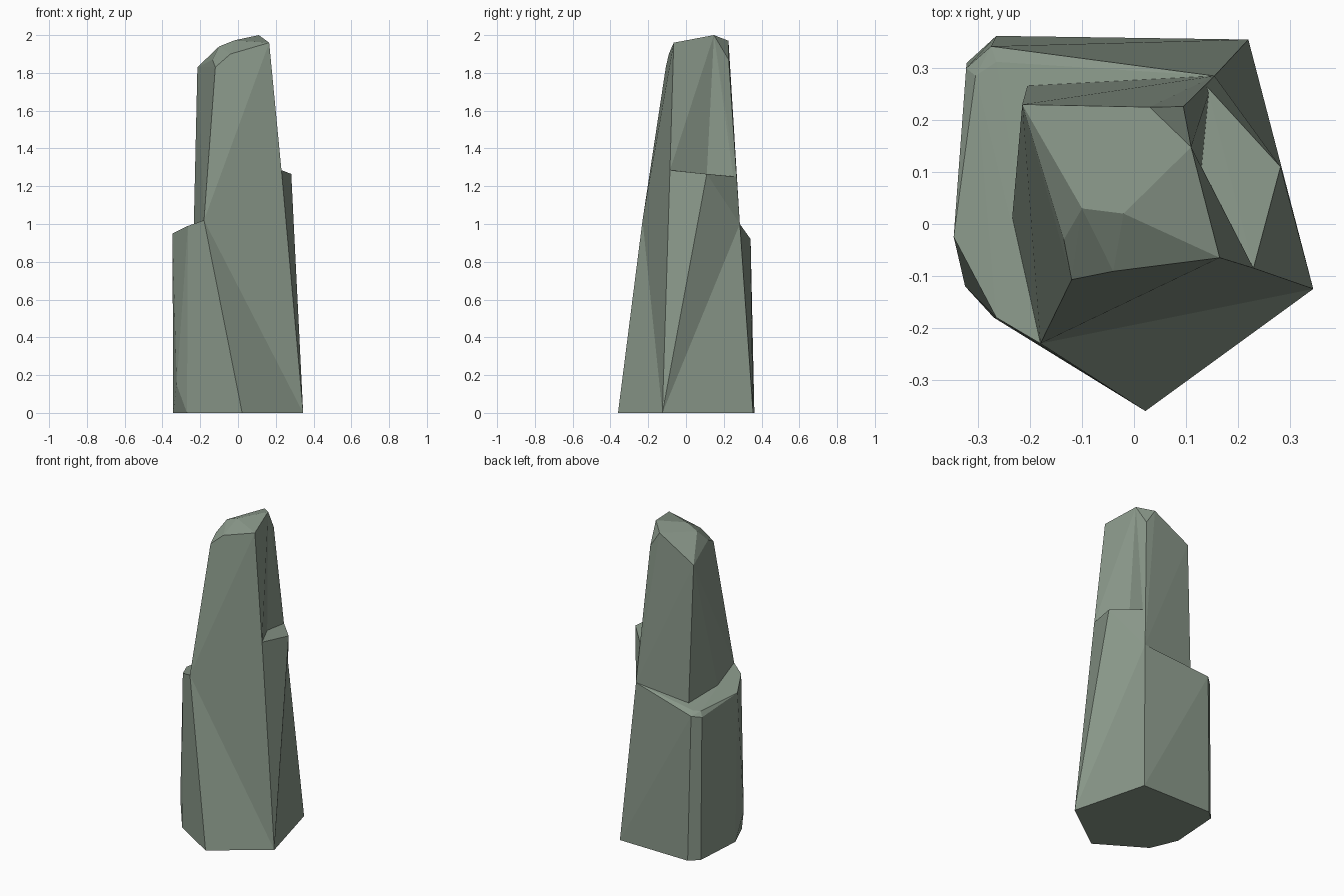
import bpy, bmesh

if "Cube" in bpy.data.objects:
    bpy.data.objects.remove(bpy.data.objects["Cube"])

stone = bpy.data.materials.new("grey green stone")
stone.diffuse_color = (0.25, 0.31, 0.25, 1)
stone.use_nodes = True
stone.node_tree.nodes["Principled BSDF"].inputs["Base Color"].default_value = stone.diffuse_color


def chiselled_block(name, corners):
    """Flat-faced convex chunk of stone spanning the given corners."""
    bm = bmesh.new()
    for c in corners:
        bm.verts.new(c)
    res = bmesh.ops.convex_hull(bm, input=bm.verts[:])
    loose = [v for v in bm.verts if not v.link_faces]
    bmesh.ops.delete(bm, geom=loose, context='VERTS')
    bmesh.ops.dissolve_limit(bm, angle_limit=0.02, verts=bm.verts[:], edges=bm.edges[:])
    bmesh.ops.recalc_face_normals(bm, faces=bm.faces[:])
    me = bpy.data.meshes.new(name)
    bm.to_mesh(me)
    bm.free()
    me.materials.append(stone)
    ob = bpy.data.objects.new(name, me)
    bpy.context.collection.objects.link(ob)
    return ob


# Corners shared between neighbouring blocks
front_ledge = (-0.18, -0.23, 1.02)
right_foot = (0.345, -0.125, 0)
right_ledge = (0.23, -0.085, 1.285)
groove = (0.13, 0.11, 1.26)
back_ledge_high = (0.14, 0.265, 1.25)
back_ledge_low = (0.155, 0.285, 1.0)
spire_back_left = (-0.205, 0.267, 0.93)
peak = (0.11, 0.148, 2.0)
top_back = (0.03, 0.225, 1.97)
top_left = (-0.215, 0.23, 1.83)

# Broad lower rock with the left and back ledge
chiselled_block("base_rock", [
    (0.022, -0.36, 0), right_foot, (0.22, 0.355, 0), (-0.265, 0.362, 0),
    (-0.322, 0.31, 0), (-0.343, -0.01, 0), (-0.27, -0.18, 0),
    (-0.325, -0.12, 0.15),
    (-0.347, -0.025, 0.95), (-0.265, -0.18, 0.99), front_ledge, back_ledge_low,
    (-0.275, 0.342, 0.92), (-0.323, 0.3, 0.91),
    (-0.265, 0.312, 0.945), (-0.305, 0.285, 0.94)])

# Taller shoulder on the right
chiselled_block("right_shoulder", [
    right_foot, front_ledge, right_ledge, (0.282, 0.11, 1.265),
    groove, back_ledge_high, back_ledge_low])

# Main spire with its bevelled crown
chiselled_block("spire", [
    front_ledge, right_ledge, groove, spire_back_left, (-0.235, 0.005, 0.95),
    (-0.12, -0.107, 1.83), (-0.09, -0.102, 1.83), (-0.04, -0.091, 1.90),
    (-0.135, -0.03, 1.87), (0.165, -0.065, 1.96), peak, top_back, top_left,
    (-0.1, 0.03, 1.94), (-0.02, 0.02, 1.972)])

# Back right part of the spire, leaving a shallow groove on the right
chiselled_block("spire_back", [
    peak, top_back, (0.095, 0.226, 1.87), top_left,
    groove, back_ledge_high, back_ledge_low, spire_back_left])
